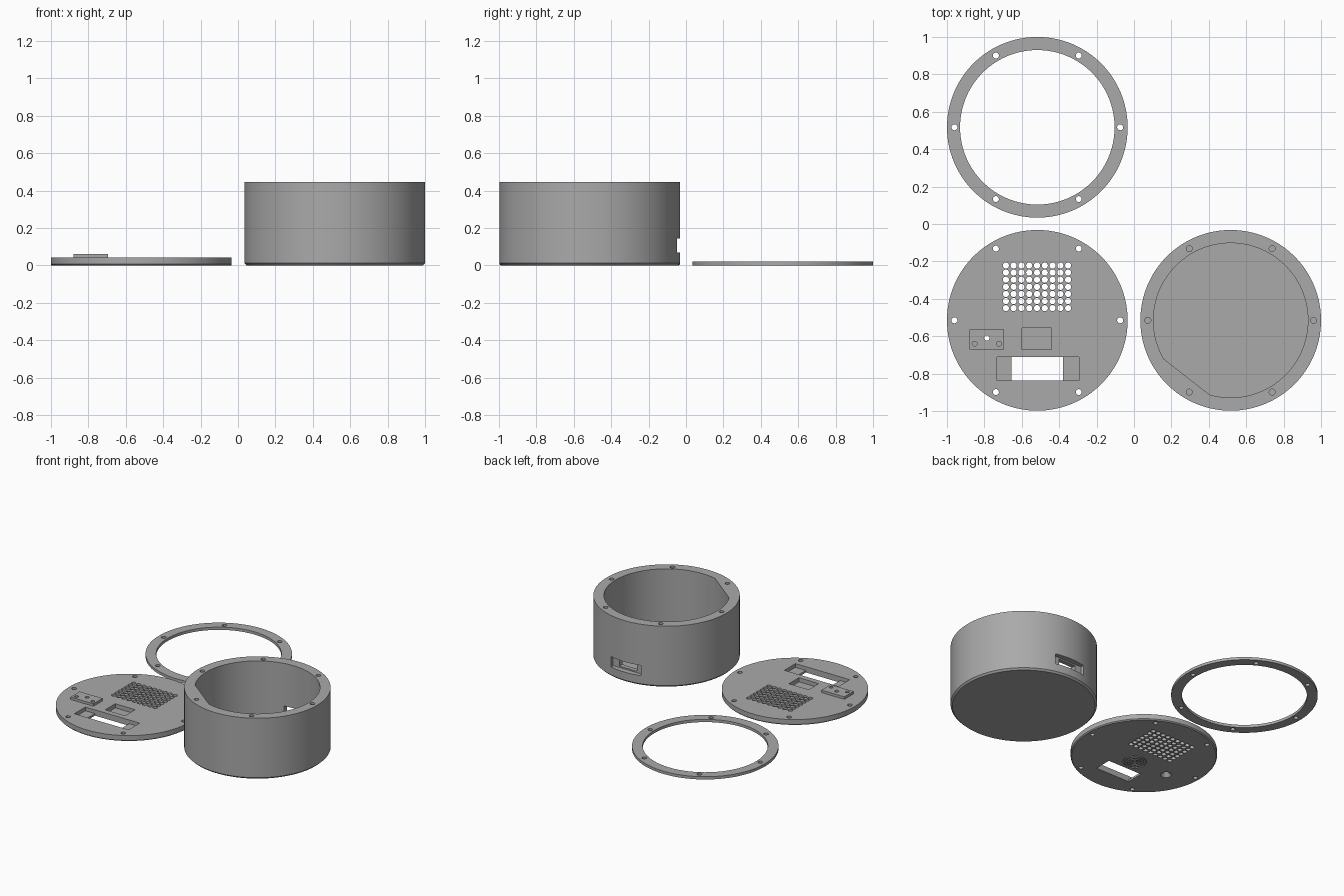
import bpy, bmesh
from math import pi, cos, sin, radians
from mathutils import Matrix, Vector

if "Cube" in bpy.data.objects:
    bpy.data.objects.remove(bpy.data.objects["Cube"])

grey = bpy.data.materials.new("plain grey")
grey.use_nodes = True
colour = (0.40, 0.40, 0.40, 1)
grey.diffuse_color = colour
grey.node_tree.nodes["Principled BSDF"].inputs["Base Color"].default_value = colour

R, INNER, BOLT = 0.483, 0.413, 0.443
LEFT, RIGHT, BACK, FRONT = -0.517, 0.517, 0.517, -0.515


def cone(bm, x, y, z0, z1, r0, r1=None, seg=24):
    bmesh.ops.create_cone(bm, cap_ends=True, segments=seg, radius1=r0,
                          radius2=r0 if r1 is None else r1, depth=z1 - z0,
                          matrix=Matrix.Translation((x, y, (z0 + z1) / 2)))


def box(bm, x0, x1, y0, y1, z0, z1):
    centre = Vector(((x0 + x1) / 2, (y0 + y1) / 2, (z0 + z1) / 2))
    size = Matrix.Diagonal((x1 - x0, y1 - y0, z1 - z0, 1))
    bmesh.ops.create_cube(bm, size=1, matrix=Matrix.Translation(centre) @ size)


def prism(bm, points, z0, z1):
    face = bm.faces.new([bm.verts.new((x, y, z0)) for x, y in points])
    top = bmesh.ops.extrude_face_region(bm, geom=[face])["geom"]
    bmesh.ops.translate(bm, vec=(0, 0, z1 - z0),
                        verts=[v for v in top if isinstance(v, bmesh.types.BMVert)])
    bmesh.ops.recalc_face_normals(bm, faces=bm.faces)


def tube(bm, x, y, z0, z1, r0, r1, seg=32):
    # Closed ring with a rectangular section, used for grooves
    rings = []
    for r, z in ((r0, z0), (r1, z0), (r1, z1), (r0, z1)):
        rings.append([bm.verts.new((x + r * cos(2 * pi * i / seg),
                                    y + r * sin(2 * pi * i / seg), z))
                      for i in range(seg)])
    for k in range(4):
        a, b = rings[k], rings[(k + 1) % 4]
        for i in range(seg):
            j = (i + 1) % seg
            bm.faces.new((a[i], a[j], b[j], b[i]))
    bmesh.ops.recalc_face_normals(bm, faces=bm.faces)


def bolt_holes(bm, x, y, z0, z1):
    for k in range(6):
        cone(bm, x + BOLT * cos(k * pi / 3), y + BOLT * sin(k * pi / 3), z0, z1, 0.016)


def disc(bm, x, y, height, chamfer=0):
    cone(bm, x, y, 0, height, R, seg=128)
    if chamfer:
        rim = [e for e in bm.edges if all(v.co.z < 1e-4 for v in e.verts)]
        bmesh.ops.bevel(bm, geom=rim, offset=chamfer, segments=1, affect='EDGES')


def make(name, bm):
    mesh = bpy.data.meshes.new(name)
    bm.to_mesh(mesh)
    bm.free()
    ob = bpy.data.objects.new(name, mesh)
    bpy.context.collection.objects.link(ob)
    mesh.materials.append(grey)
    return ob


def carve(ob, bm, operation='DIFFERENCE'):
    tool = make("cutter", bm)
    tool.hide_render = True
    mod = ob.modifiers.new("carve", 'BOOLEAN')
    mod.operation, mod.solver, mod.object = operation, 'EXACT', tool
    mod.use_self = True
    bpy.context.view_layer.objects.active = ob
    bpy.ops.object.modifier_apply(modifier=mod.name)
    bpy.data.objects.remove(tool)


def finish(ob):
    bpy.ops.object.select_all(action='DESELECT')
    ob.select_set(True)
    bpy.context.view_layer.objects.active = ob
    bpy.ops.object.shade_smooth_by_angle(angle=radians(25))


# Flat clamping ring
bm = bmesh.new()
disc(bm, LEFT, BACK, 0.02)
ring = make("clamp_ring", bm)
bm = bmesh.new()
cone(bm, LEFT, BACK, -0.1, 0.1, INNER, seg=128)
bolt_holes(bm, LEFT, BACK, -0.1, 0.1)
carve(ring, bm)
finish(ring)

# Lid with raised sensor block
bm = bmesh.new()
disc(bm, LEFT, FRONT, 0.042, 0.007)
lid = make("lid", bm)
bm = bmesh.new()
box(bm, -0.88, -0.695, -0.67, -0.565, 0.03, 0.06)
carve(lid, bm, 'UNION')

# Bolt holes and grille through the lid
bm = bmesh.new()
bolt_holes(bm, LEFT, FRONT, -0.1, 0.1)
for i in range(9):
    for j in range(7):
        cone(bm, -0.685 + 0.0416 * i, -0.45 + 0.038 * j, -0.1, 0.1, 0.0165, seg=16)
carve(lid, bm)

# Recesses for the display and the button
bm = bmesh.new()
box(bm, -0.732, -0.295, -0.837, -0.71, 0.015, 0.1)
box(bm, -0.6, -0.44, -0.67, -0.555, 0.012, 0.1)
cone(bm, -0.787, -0.61, -0.1, 0.1, 0.014)
for x in (-0.852, -0.722):
    cone(bm, x, -0.64, 0.025, 0.1, 0.013)
carve(lid, bm)

# Display opening, lamp countersink and button grooves from below
bm = bmesh.new()
box(bm, -0.655, -0.38, -0.837, -0.71, -0.1, 0.1)
cone(bm, -0.787, -0.61, -0.002, 0.032, 0.038, 0.012)
for r in (0.015, 0.035, 0.055, 0.075):
    tube(bm, -0.52, -0.612, -0.01, 0.005, r - 0.004, r + 0.004)
carve(lid, bm)
finish(lid)

# Round case
bm = bmesh.new()
disc(bm, RIGHT, FRONT, 0.445, 0.012)
case = make("case", bm)

# Cavity with one flat wall
bm = bmesh.new()
arc = [radians(-106 + 316 * i / 112) for i in range(113)]
prism(bm, [(RIGHT + INNER * cos(a), FRONT + INNER * sin(a)) for a in arc], 0.04, 0.6)
carve(case, bm)

# Blind screw holes and cable socket at the back
bm = bmesh.new()
bolt_holes(bm, RIGHT, FRONT, 0.25, 0.6)
box(bm, RIGHT - 0.12, RIGHT + 0.12, -0.072, 0.1, 0.07, 0.145)
box(bm, RIGHT - 0.07, RIGHT + 0.07, -0.2, 0.1, 0.08, 0.135)
carve(case, bm)
finish(case)
